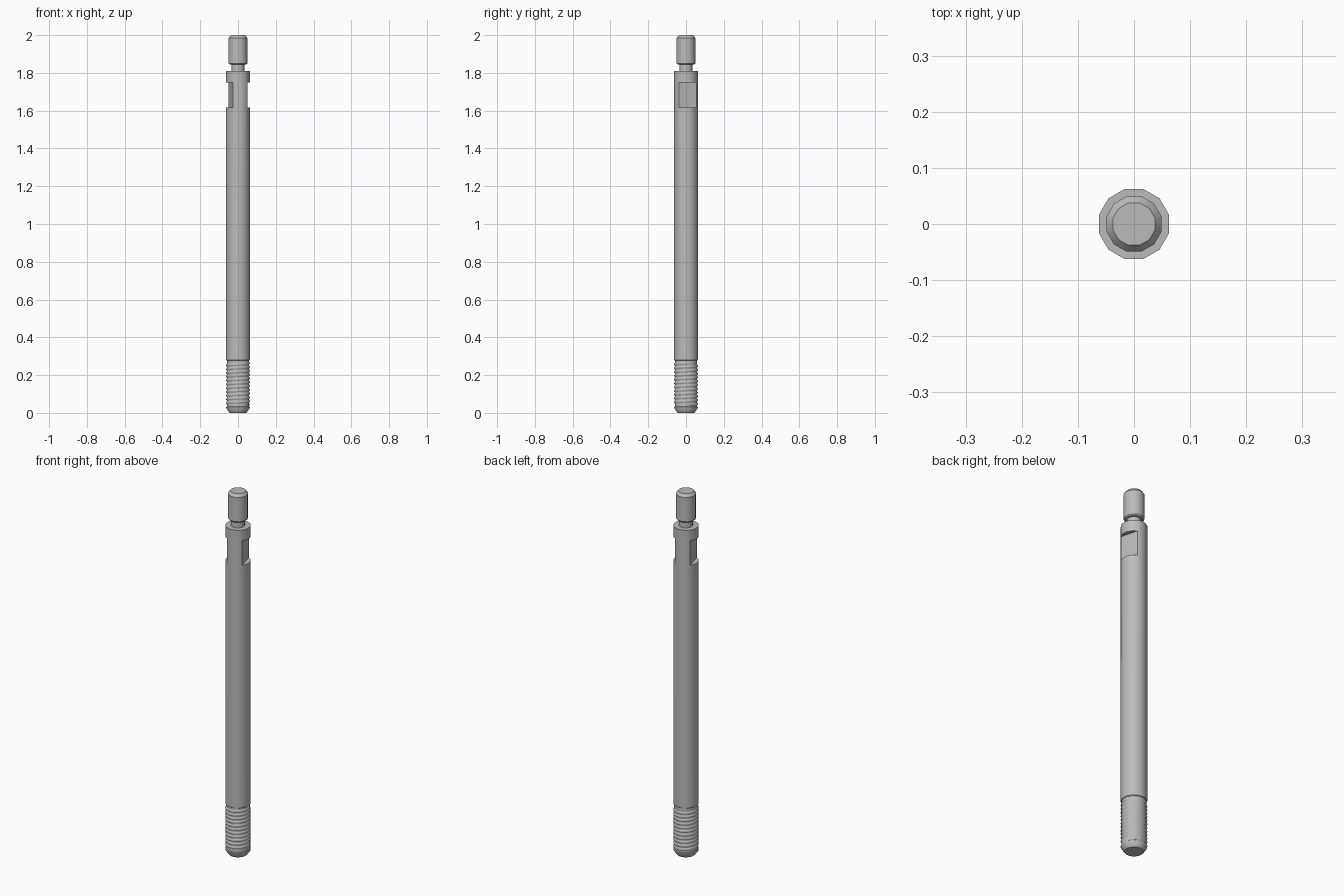
import bpy, bmesh
from math import cos, sin, pi, radians
from mathutils import Matrix

if "Cube" in bpy.data.objects:
    bpy.data.objects.remove(bpy.data.objects["Cube"], do_unlink=True)

SIDES = 12
OFFSET = pi / SIDES          # facets face the main axes
ROD_R = 0.0645
ROOT_R = 0.061

steel = bpy.data.materials.new("brushed steel grey")
STEEL = (0.5, 0.5, 0.5, 1)
steel.use_nodes = True
steel.diffuse_color = STEEL
steel.node_tree.nodes["Principled BSDF"].inputs["Base Color"].default_value = STEEL


def finish(name, bm):
    bmesh.ops.recalc_face_normals(bm, faces=bm.faces)
    mesh = bpy.data.meshes.new(name)
    bm.to_mesh(mesh)
    bm.free()
    mesh.materials.append(steel)
    obj = bpy.data.objects.new(name, mesh)
    bpy.context.collection.objects.link(obj)
    return obj


def activate(obj):
    bpy.ops.object.select_all(action='DESELECT')
    obj.select_set(True)
    bpy.context.view_layer.objects.active = obj


def smooth(obj):
    activate(obj)
    bpy.ops.object.shade_smooth_by_angle(angle=radians(35))


def ring_point(r, step, z):
    a = OFFSET + 2 * pi * step / SIDES
    return (r * cos(a), r * sin(a), z)


def lathe(name, profile):
    """Closed solid turned from (radius, height) pairs."""
    bm = bmesh.new()
    rings = [[bm.verts.new(ring_point(r, i, z)) for i in range(SIDES)]
             for r, z in profile]
    for low, high in zip(rings, rings[1:]):
        for i in range(SIDES):
            j = (i + 1) % SIDES
            bm.faces.new((low[i], low[j], high[j], high[i]))
    bm.faces.new(rings[0])
    bm.faces.new(rings[-1])
    return finish(name, bm)


# Rod with chamfered foot, recessed thread core and flat shoulder
rod = lathe("rod_body", [(0.047, 0), (ROD_R, 0.025), (ROD_R, 0.03),
                         (ROOT_R, 0.033), (ROOT_R, 0.277), (ROD_R, 0.28),
                         (ROD_R, 1.81)])

# Pair of wrench flats cut below the collar
for turn in (15, 195):
    bm = bmesh.new()
    place = (Matrix.Rotation(radians(turn), 4, 'Z')
             @ Matrix.Translation((0.09, 0, 1.683))
             @ Matrix.Diagonal((0.1, 0.2, 0.134, 1)))
    bmesh.ops.create_cube(bm, size=1, matrix=place)
    cutter = finish("flat_cutter", bm)
    cutter.hide_render = True
    activate(rod)
    cut = rod.modifiers.new("wrench_flat", 'BOOLEAN')
    cut.operation = 'DIFFERENCE'
    cut.solver = 'EXACT'
    cut.object = cutter
    bpy.ops.object.modifier_apply(modifier=cut.name)
    bpy.data.objects.remove(cutter, do_unlink=True)
smooth(rod)

# Narrow neck and chamfered head
smooth(lathe("neck", [(0.035, 1.8), (0.035, 1.855)]))
smooth(lathe("head", [(0.046, 1.845), (0.051, 1.851), (0.051, 1.985),
                      (0.039, 2.0)]))

# Helical thread ridge around the foot
PITCH, TURNS, START = 0.02, 11, 0.043
bm = bmesh.new()
previous = None
for step in range(TURNS * SIDES + 1):
    z = START + PITCH * step / SIDES
    section = [bm.verts.new(ring_point(r, step, z + dz))
               for r, dz in ((ROOT_R - 0.001, -0.009), (ROD_R, -0.002),
                             (ROD_R, 0.002), (ROOT_R - 0.001, 0.009))]
    if previous:
        for k in range(4):
            n = (k + 1) % 4
            bm.faces.new((previous[k], previous[n], section[n], section[k]))
    else:
        bm.faces.new(section)
    previous = section
bm.faces.new(previous)
smooth(finish("thread_ridge", bm))
